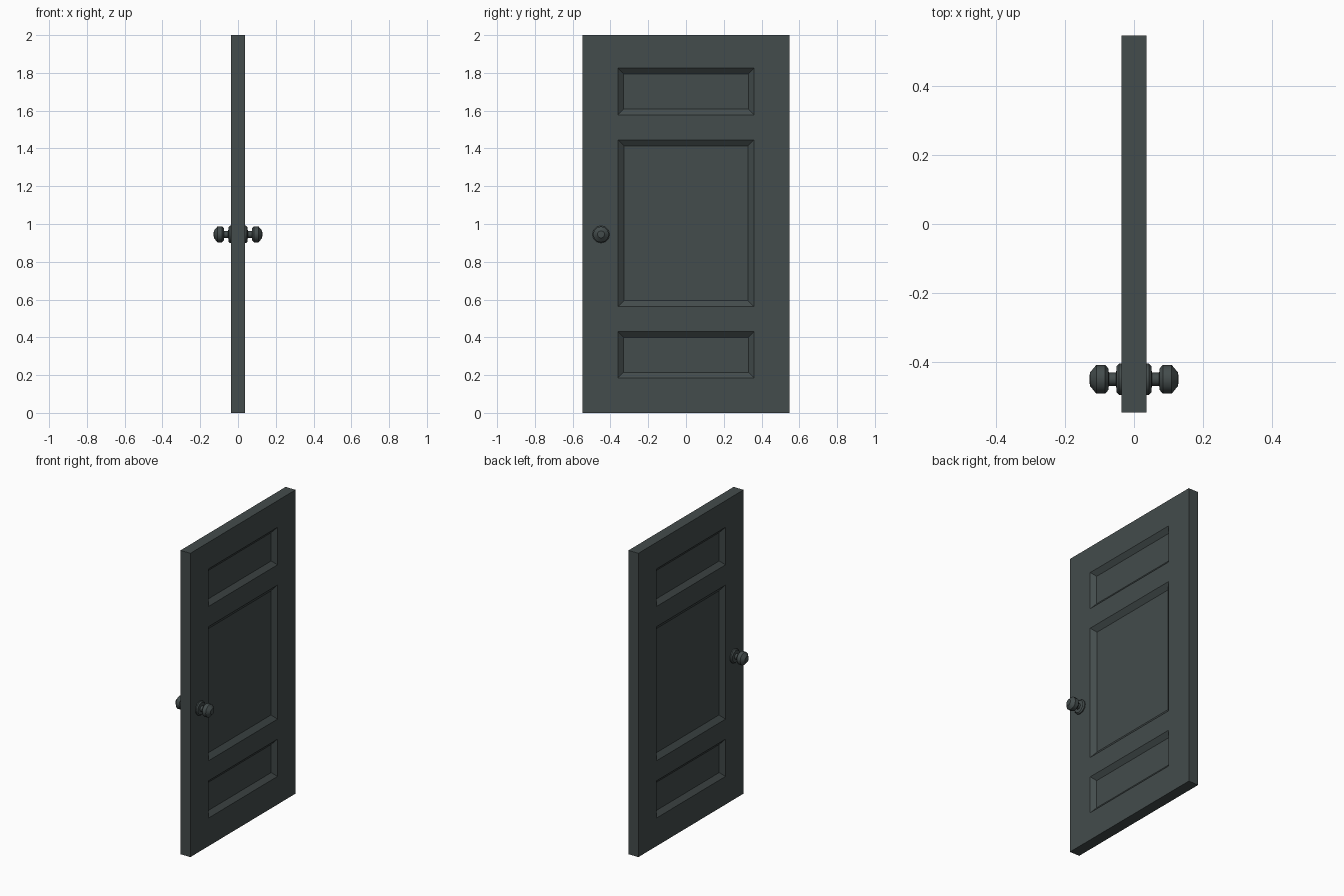
import bpy, bmesh, math
from mathutils import Matrix, Vector

if "Cube" in bpy.data.objects:
    bpy.data.objects.remove(bpy.data.objects["Cube"])

mat = bpy.data.materials.new("dark slate")
mat.diffuse_color = (0.057, 0.072, 0.072, 1)
mat.use_nodes = True
mat.node_tree.nodes["Principled BSDF"].inputs["Base Color"].default_value = mat.diffuse_color


def add_object(name, bm):
    bmesh.ops.recalc_face_normals(bm, faces=bm.faces[:])
    me = bpy.data.meshes.new(name)
    bm.to_mesh(me)
    bm.free()
    me.materials.append(mat)
    ob = bpy.data.objects.new(name, me)
    bpy.context.collection.objects.link(ob)
    return ob


# Door slab, cut along the panel edges
T, W, H = 0.072, 1.094, 2.0
PANEL_Y = 0.36
PANELS = [(0.185, 0.43, 0.03), (0.562, 1.445, 0.033), (1.578, 1.825, 0.03)]
bm = bmesh.new()
bmesh.ops.create_cube(bm, size=1, matrix=Matrix.Translation((0, 0, H / 2)) @ Matrix.Diagonal((T, W, H, 1)))
cuts = [((0, s * PANEL_Y, 0), (0, 1, 0)) for s in (-1, 1)]
cuts += [((0, 0, z), (0, 0, 1)) for p in PANELS for z in p[:2]]
for co, no in cuts:
    bmesh.ops.bisect_plane(bm, geom=bm.verts[:] + bm.edges[:] + bm.faces[:], plane_co=co, plane_no=no)
bmesh.ops.recalc_face_normals(bm, faces=bm.faces[:])

# Sunken panels with sloped borders, on both sides
for z0, z1, border in PANELS:
    faces = []
    for f in bm.faces:
        c = f.calc_center_median()
        if abs(f.normal.x) > 0.9 and abs(c.y) < PANEL_Y and z0 < c.z < z1:
            faces.append(f)
    bmesh.ops.inset_individual(bm, faces=faces, thickness=border, depth=0, use_even_offset=True)
    for v in {v for f in faces for v in f.verts}:
        v.co.x -= math.copysign(0.025, v.co.x)
add_object("door_slab", bm)

# Turned knob with rosette: (x, radius) profile, spun about the x axis
PROFILE = [(0.03, 0.046), (0.043, 0.046), (0.050, 0.039), (0.052, 0.019), (0.073, 0.019),
           (0.074, 0.031), (0.084, 0.042), (0.109, 0.042), (0.128, 0.019), (0.129, 0.0)]
SIDES = 12
for side, name in ((1, "knob_right"), (-1, "knob_left")):
    bm = bmesh.new()
    vs = [bm.verts.new((side * x, -0.45, 0.945 + r)) for x, r in PROFILE]
    es = [bm.edges.new(pair) for pair in zip(vs, vs[1:])]
    bmesh.ops.spin(bm, geom=vs + es, cent=(0, -0.45, 0.945), axis=(1, 0, 0),
                   angle=2 * math.pi, steps=SIDES)
    bmesh.ops.remove_doubles(bm, verts=bm.verts[:], dist=1e-4)
    # close the base inside the slab so normals resolve outward
    bmesh.ops.holes_fill(bm, edges=[e for e in bm.edges if e.is_boundary], sides=0)
    ob = add_object(name, bm)
    bpy.ops.object.select_all(action='DESELECT')
    ob.select_set(True)
    bpy.context.view_layer.objects.active = ob
    bpy.ops.object.shade_smooth_by_angle(angle=math.radians(31))
